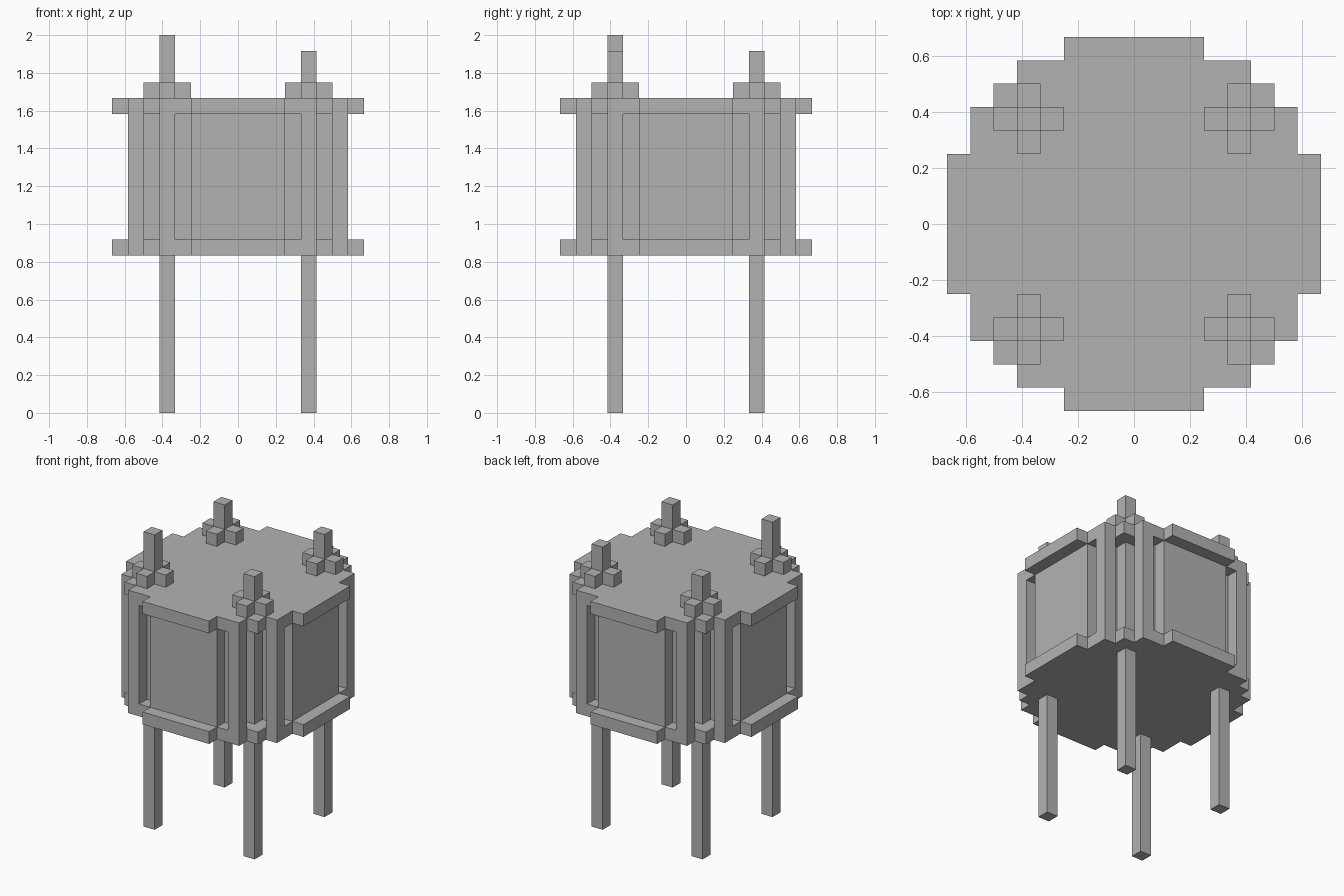
import bpy, bmesh
from mathutils import Vector

U = 1 / 12  # block size

cube = bpy.data.objects.get("Cube")
if cube:
    bpy.data.objects.remove(cube, do_unlink=True)

grey = bpy.data.materials.new("plain grey")
grey.use_nodes = True
colour = (0.45, 0.45, 0.45, 1)
grey.diffuse_color = colour
grey.node_tree.nodes["Principled BSDF"].inputs["Base Color"].default_value = colour


def prism(name, outline, z0, z1):
    """Extrude a plan outline, given in blocks, between two heights."""
    bm = bmesh.new()
    face = bm.faces.new([bm.verts.new((x * U, y * U, z0 * U)) for x, y in outline])
    top = bmesh.ops.extrude_face_region(bm, geom=[face])["geom"]
    bmesh.ops.translate(bm, vec=Vector((0, 0, (z1 - z0) * U)),
                        verts=[v for v in top if isinstance(v, bmesh.types.BMVert)])
    bmesh.ops.recalc_face_normals(bm, faces=bm.faces)
    mesh = bpy.data.meshes.new(name)
    bm.to_mesh(mesh)
    bm.free()
    mesh.materials.append(grey)
    obj = bpy.data.objects.new(name, mesh)
    bpy.context.collection.objects.link(obj)
    return obj


def stepped(quarter, cx=0, cy=0):
    """Mirror a quarter outline (from +x round to +y) into a full one."""
    q = list(quarter)
    left = [(-x, y) for x, y in reversed(q)]
    half = q + left
    return [(cx + x, cy + y) for x, y in half + [(x, -y) for x, y in reversed(half)]]


def box(name, x0, x1, y0, y1, z0, z1):
    return prism(name, [(x0, y0), (x1, y0), (x1, y1), (x0, y1)], z0, z1)


# Stepped round floor and roof
rim = [(8, 3), (7, 3), (7, 5), (6, 5), (6, 6), (5, 6), (5, 7), (3, 7), (3, 8)]
prism("floor_slab", stepped(rim), 10, 11)
prism("roof_slab", stepped(rim), 19, 20)

# Walls with raised panels on all four sides
wall = [(7, 3), (6, 3), (6, 4), (4, 4), (4, 6), (3, 6), (3, 7)]
prism("panelled_walls", stepped(wall), 11, 19)

# Corner parts
cross = [(1.5, .5), (.5, .5), (.5, 1.5)]
for sx, side in ((-1, "right"), (1, "left")):
    for sy, end in ((-1, "front"), (1, "back")):
        tag = f"{end}_{side}"
        cx, cy = 4.5 * sx, 4.5 * sy
        height = 24 if tag == "front_right" else 23
        box(f"{tag}_leg", cx - .5, cx + .5, cy - .5, cy + .5, 0, height)
        prism(f"{tag}_roof_cross", stepped(cross, cx, cy), 20, 21)
        # Frame bars either side of the corner recess
        for part, bx, by in (("end_bar", cx, 6.5 * sy), ("side_bar", 6.5 * sx, cy)):
            box(f"{tag}_{part}", bx - .5, bx + .5, by - .5, by + .5, 11, 19)
